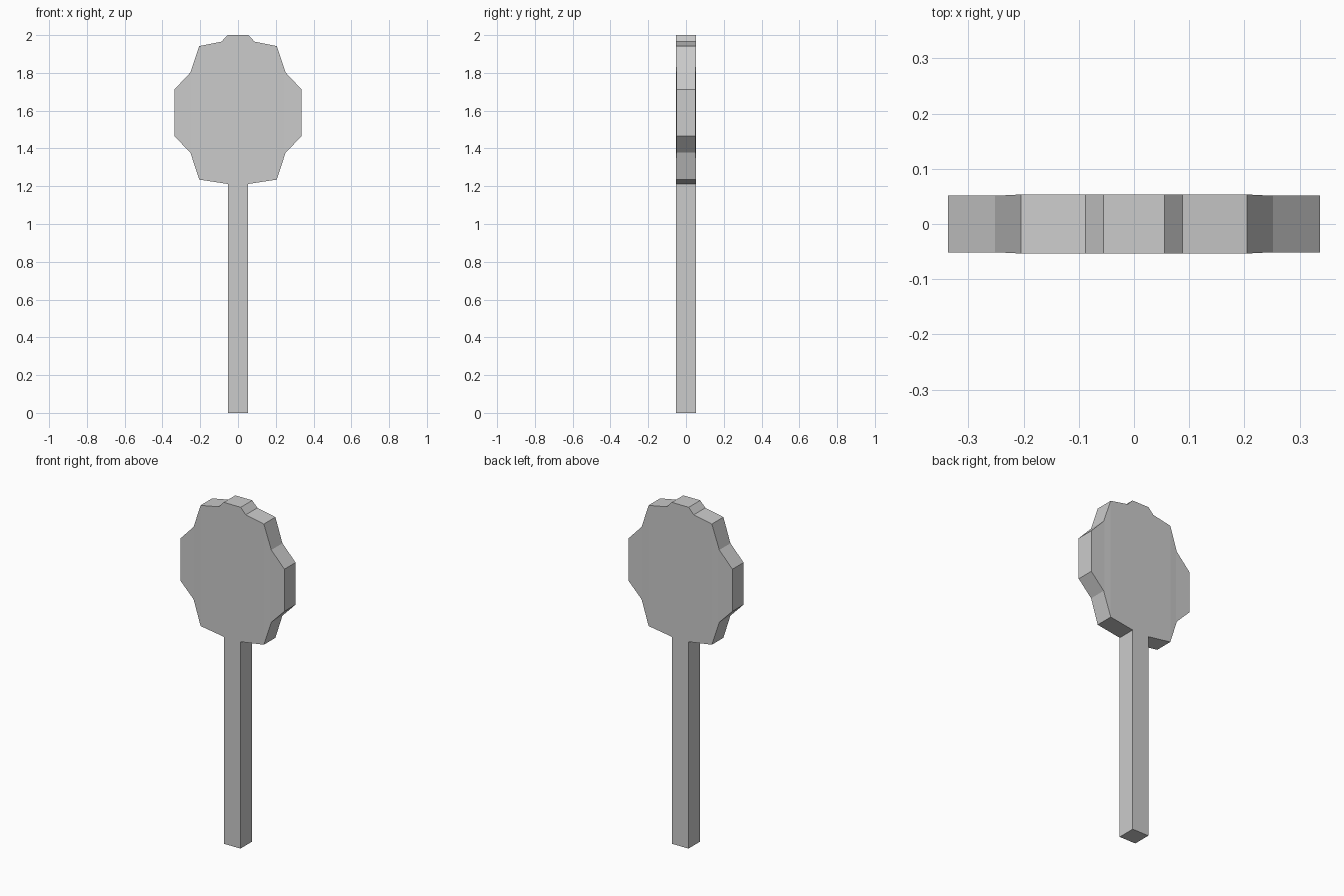
import bpy, bmesh

if "Cube" in bpy.data.objects:
    bpy.data.objects.remove(bpy.data.objects["Cube"])

HALF = 0.0535       # half depth and half width of the post
EDGE = 0.0515       # half depth at the outer sides of the head
NECK = 1.212        # height where the post meets the head


def extruded(name, right_side):
    """Mirror a right-hand profile about x = 0 and extrude it along y."""
    profile = right_side + [(-x, z) for x, z in reversed(right_side)]
    bm = bmesh.new()
    face = bm.faces.new([bm.verts.new((x, -HALF, z)) for x, z in profile])
    ext = bmesh.ops.extrude_face_region(bm, geom=[face], use_keep_orig=True)
    moved = [g for g in ext["geom"] if isinstance(g, bmesh.types.BMVert)]
    bmesh.ops.translate(bm, verts=moved, vec=(0, 2 * HALF, 0))
    bmesh.ops.recalc_face_normals(bm, faces=bm.faces)
    # Leave the hidden joint between post and head open
    joint = [f for f in bm.faces if all(abs(v.co.z - NECK) < 1e-4 for v in f.verts)]
    bmesh.ops.delete(bm, geom=joint, context='FACES_ONLY')
    # Thin the outer sides very slightly
    for x in (-0.245, -0.205, 0.205, 0.245):
        bmesh.ops.bisect_plane(bm, geom=bm.verts[:] + bm.edges[:] + bm.faces[:],
                               plane_co=(x, 0, 0), plane_no=(1, 0, 0), dist=1e-5)
    for v in bm.verts:
        if abs(v.co.x) > 0.24:
            v.co.y *= EDGE / HALF
    mesh = bpy.data.meshes.new(name)
    bm.to_mesh(mesh)
    bm.free()
    obj = bpy.data.objects.new(name, mesh)
    bpy.context.collection.objects.link(obj)
    return obj


# Square post
extruded("post", [(HALF, 0), (HALF, NECK)])

# Lobed flat head, with the post tip showing at the top
extruded("head", [(HALF, NECK), (0.205, 1.235), (0.252, 1.378), (0.337, 1.465),
                  (0.337, 1.712), (0.252, 1.802), (0.205, 1.942),
                  (0.088, 1.965), (0.055, 2.0)])
